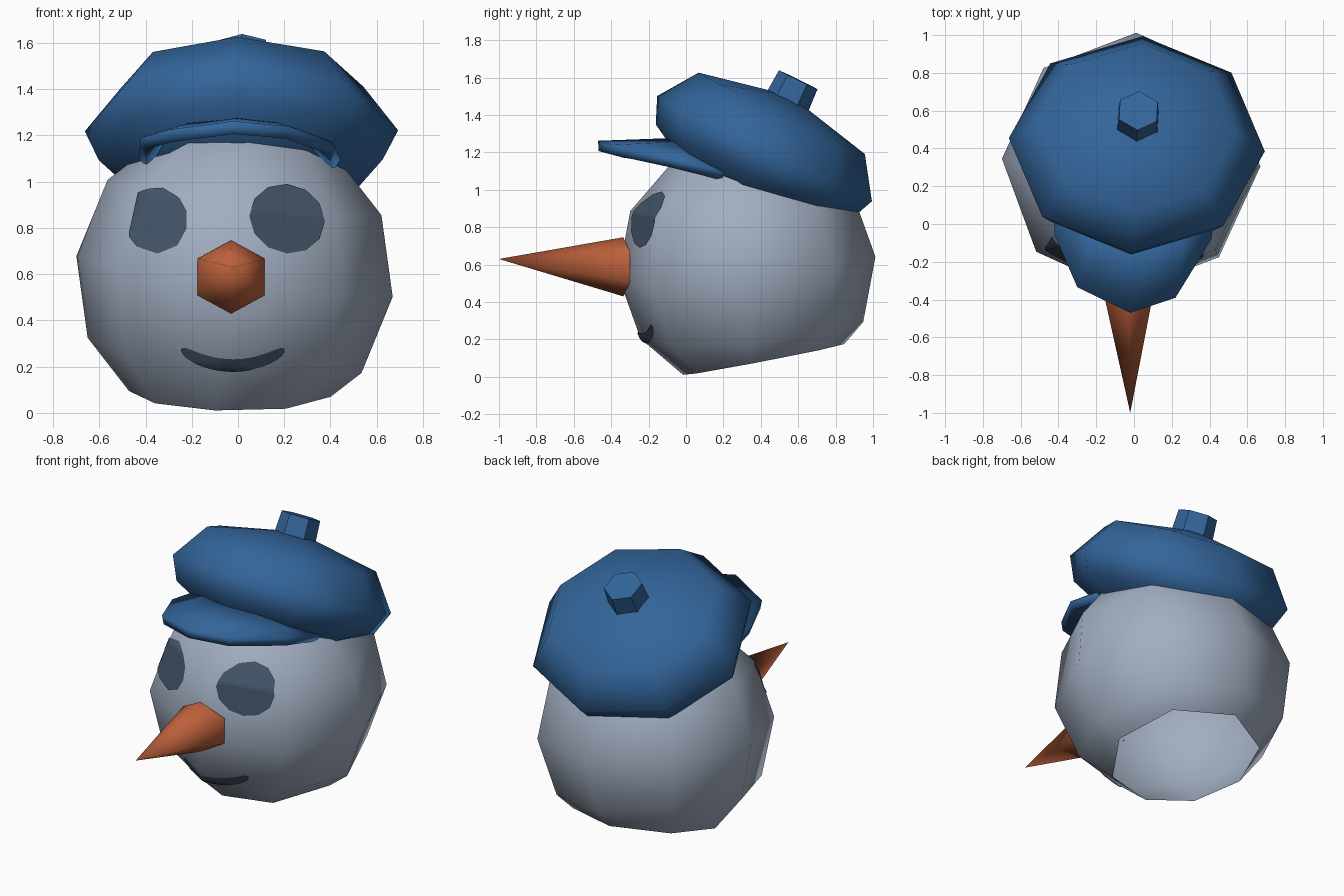
import bpy, bmesh, math
from mathutils import Vector, Matrix
from mathutils.bvhtree import BVHTree

if "Cube" in bpy.data.objects:
    bpy.data.objects.remove(bpy.data.objects["Cube"])


def material(name, rgb):
    m = bpy.data.materials.new(name)
    m.diffuse_color = (*rgb, 1)
    m.use_nodes = True
    m.node_tree.nodes["Principled BSDF"].inputs["Base Color"].default_value = m.diffuse_color
    return m


SNOW = material("pale_grey", (0.36, 0.42, 0.53))
BLUE = material("cap_blue", (0.033, 0.13, 0.325))
ORANGE = material("carrot_orange", (0.50, 0.118, 0.044))
SLATE = material("eye_slate", (0.055, 0.088, 0.134))
DARK = material("mouth_dark", (0.036, 0.056, 0.085))


def finish(bm, name, mat, angle=75, recalc=True):
    if recalc:
        bmesh.ops.recalc_face_normals(bm, faces=bm.faces[:])
    me = bpy.data.meshes.new(name)
    bm.to_mesh(me)
    bm.free()
    me.materials.append(mat)
    me.shade_smooth()
    me.set_sharp_from_angle(angle=math.radians(angle))
    ob = bpy.data.objects.new(name, me)
    bpy.context.collection.objects.link(ob)
    return ob


def frame(origin, axis, spin):
    """Matrix taking local z to axis, with a spin about it in degrees."""
    q = Vector((0, 0, 1)).rotation_difference(Vector(axis))
    return Matrix.Translation(origin) @ q.to_matrix().to_4x4() @ Matrix.Rotation(math.radians(spin), 4, 'Z')


def lathe(profile, sides, mat4, sx=1.0):
    """Stack of n-gon rings from (radius, height); radius 0 makes a tip."""
    bm = bmesh.new()
    prev = None
    for r, h in profile:
        n = sides if r else 1
        ring = [bm.verts.new(mat4 @ Vector((sx * r * math.sin(2 * math.pi * i / sides),
                                            r * math.cos(2 * math.pi * i / sides), h)))
                for i in range(n)]
        if prev:
            for i in range(sides):
                j = (i + 1) % sides
                if n == 1:
                    bm.faces.new((prev[i], prev[j], ring[0]))
                else:
                    bm.faces.new((prev[i], prev[j], ring[j], ring[i]))
        prev = ring
    if len(prev) > 1:
        bm.faces.new(prev)
    return bm


# Head: tilted eight-sided ball, cut open at the neck
bm = bmesh.new()
bmesh.ops.create_uvsphere(bm, u_segments=8, v_segments=6, radius=0.69,
                          matrix=frame((-0.015, 0.325, 0.59), (0.125, -0.08, 0.99), -2))
bmesh.ops.bisect_plane(bm, geom=bm.verts[:] + bm.edges[:] + bm.faces[:],
                       plane_co=(-0.035, 0.405, 0.09), plane_no=(0.021, -0.192, 1), clear_inner=True)
bm.normal_update()
surface = BVHTree.FromBMesh(bm)
finish(bm, "head", SNOW, recalc=False)


def on_face(x, z):
    """Point on the head just above the surface, seen from the front."""
    loc, nor, _, _ = surface.ray_cast(Vector((x, -2, z)), Vector((0, 1, 0)))
    return loc + nor * 0.006


# Eyes: thin painted patches following the head
def eye(name, pts, rings=8, sub=4):
    bm = bmesh.new()
    c = sum((Vector(p) for p in pts), Vector((0, 0))) / len(pts)
    out = []
    for i, p in enumerate(pts):
        q = Vector(pts[(i + 1) % len(pts)])
        out += [Vector(p).lerp(q, k / sub) for k in range(sub)]
    mid = bm.verts.new(on_face(*c))
    prev = None
    for k in range(1, rings + 1):
        ring = [bm.verts.new(on_face(*c.lerp(p, k / rings))) for p in out]
        for i in range(len(out)):
            j = (i + 1) % len(out)
            if prev:
                bm.faces.new((prev[i], ring[i], ring[j], prev[j]))
            else:
                bm.faces.new((mid, ring[i], ring[j]))
        prev = ring
    bm.normal_update()
    if sum(f.normal.y for f in bm.faces) > 0:
        bmesh.ops.reverse_faces(bm, faces=bm.faces[:])
    finish(bm, name, SLATE, recalc=False)


eye("eye_left", [(-.428, .952), (-.38, .967), (-.324, .97), (-.25, .926), (-.22, .87), (-.22, .797),
                 (-.26, .723), (-.345, .688), (-.436, .719), (-.47, .762), (-.45, .853)])
eye("eye_right", [(.21 + .163 * math.cos(t * math.pi / 6),
                   .838 + .149 * math.sin(t * math.pi / 6) - .012 * math.cos(t * math.pi / 6))
                  for t in range(12)])

# Mouth: curved strip with rounded ends
bm = bmesh.new()
N, W = 40, 4
grid = []
for i in range(N + 1):
    u = -1 + 2 * i / N
    half = 0.004 + 0.022 * math.sqrt(max(0, 1 - u ** 8))
    grid.append([bm.verts.new(on_face(-0.022 + 0.222 * u, 0.208 + 0.065 * u * u + half * (2 * k / W - 1)))
                 for k in range(W + 1)])
for a, b in zip(grid, grid[1:]):
    for k in range(W):
        bm.faces.new((a[k], b[k], b[k + 1], a[k + 1]))
finish(bm, "mouth", DARK, recalc=False)

# Nose: six-sided cone whose base follows the head
bm = bmesh.new()
tip = bm.verts.new((-0.02, -1.0, 0.63))
base = []
for i in range(6):
    a = math.radians(60 * i)
    x = 0.168 * math.sin(a)
    base.append(bm.verts.new((-0.03 + x, -0.335 + 0.25 * abs(x), 0.588 + 0.158 * math.cos(a))))
for i in range(6):
    bm.faces.new((tip, base[i], base[(i + 1) % 6]))
finish(bm, "nose", ORANGE)

# Cap crown: soft eight-sided dome leaning backwards
axis = (0.02, 0.44, 0.9)
cap = frame((0.015, 0.42, 1.22), axis, -3)
finish(lathe([(0.38, -0.25), (0.58, -0.14), (0.64, 0), (0.495, 0.21), (0, 0.315)], 8, cap, 1.06), "cap_crown", BLUE)

# Cap button: short six-sided stub on the crown
finish(lathe([(0.125, 0.24), (0.115, 0.41)], 6, cap), "cap_button", BLUE, 50)

# Visor: arched plate between an outer and an inner edge
outer = [(-.43, .2, 1.105), (-.42, -.06, 1.19), (-.30, -.335, 1.225), (-.02, -.47, 1.262),
         (.22, -.39, 1.24), (.41, -.08, 1.17), (.445, .2, 1.095)]
inner = [(-.36, .22, 1.16), (-.30, .12, 1.23), (-.19, .05, 1.262), (0, .02, 1.28),
         (.15, .05, 1.262), (.29, .12, 1.22), (.36, .22, 1.15)]
bm = bmesh.new()
o = [bm.verts.new(p) for p in outer]
n = [bm.verts.new(p) for p in inner]
for i in range(6):
    bm.faces.new((o[i], o[i + 1], n[i + 1], n[i]))
bm.normal_update()
visor = finish(bm, "cap_visor", BLUE, 60, recalc=False)
mod = visor.modifiers.new("thickness", 'SOLIDIFY')
mod.thickness = 0.055
mod.offset = -1
